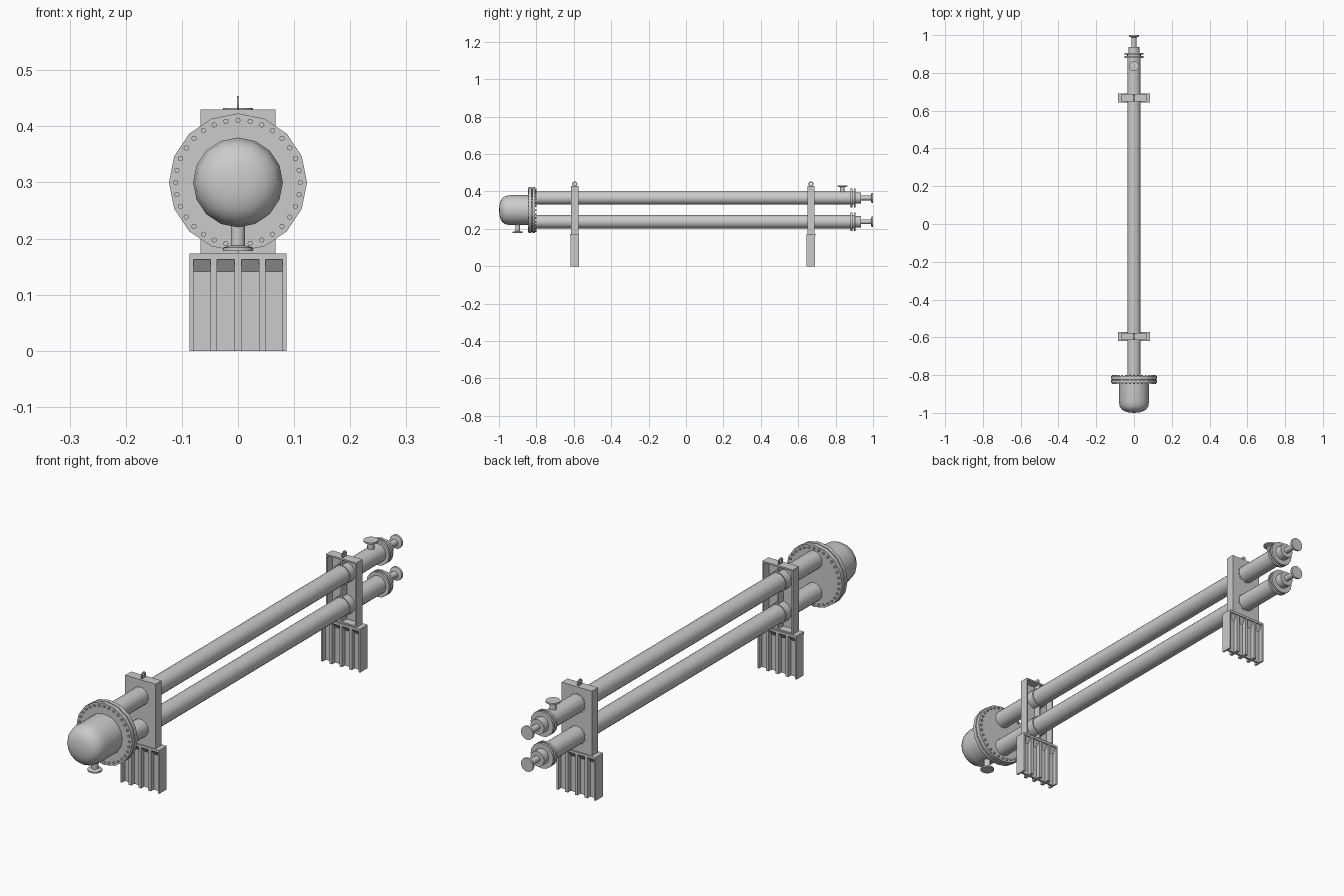
import bpy, bmesh
from math import sin, cos, pi, radians
from mathutils import Vector, Matrix

if "Cube" in bpy.data.objects:
    bpy.data.objects.remove(bpy.data.objects["Cube"])


def finish(name, bm, smooth=True):
    bmesh.ops.remove_doubles(bm, verts=bm.verts, dist=1e-5)
    bmesh.ops.recalc_face_normals(bm, faces=bm.faces)
    me = bpy.data.meshes.new(name)
    bm.to_mesh(me)
    bm.free()
    ob = bpy.data.objects.new(name, me)
    bpy.context.collection.objects.link(ob)
    if smooth:
        bpy.ops.object.select_all(action='DESELECT')
        ob.select_set(True)
        bpy.context.view_layer.objects.active = ob
        bpy.ops.object.shade_smooth_by_angle(angle=radians(35))
    return ob


def spin(bm, profile, origin, axis, seg):
    """Revolve (radius, distance) points around an axis through origin."""
    a = Vector(axis)
    u = Vector((0, 0, 1)) if abs(a.z) < 0.5 else Vector((1, 0, 0))
    v = a.cross(u)
    rings = []
    for r, t in profile:
        base = Vector(origin) + a * t
        if r == 0:
            rings.append([bm.verts.new(base)] * seg)
        else:
            rings.append([bm.verts.new(base + (u * cos(2 * pi * i / seg) + v * sin(2 * pi * i / seg)) * r)
                          for i in range(seg)])
    for p, q in zip(rings, rings[1:]):
        for i in range(seg):
            j = (i + 1) % seg
            f = list(dict.fromkeys([p[i], p[j], q[j], q[i]]))
            if len(f) > 2:
                bm.faces.new(f)


def lathe(name, profile, origin, axis, seg=16):
    bm = bmesh.new()
    spin(bm, profile, origin, axis, seg)
    return finish(name, bm)


def disc(r, t0, t1):
    return [(0, t0), (r, t0), (r, t1), (0, t1)]


def box(bm, x0, x1, y0, y1, z0, z1):
    m = Matrix.Translation(((x0 + x1) / 2, (y0 + y1) / 2, (z0 + z1) / 2)) @ \
        Matrix.Diagonal((abs(x1 - x0), abs(y1 - y0), z1 - z0, 1))
    bmesh.ops.create_cube(bm, size=1, matrix=m)


Y = (0, 1, 0)
ZC = 0.30
TUBES = {"lower": 0.238, "upper": 0.365}

# Domed return head
lathe("domed_head", [(0, -1), (.03, -.997), (.05, -.991), (.066, -.980), (.076, -.964),
                     (.08, -.94), (.08, -.82), (0, -.82)], (0, 0, ZC), Y)

# Large bolted flange pair with gasket
lathe("head_flange", disc(.123, -.841, -.826), (0, 0, ZC), Y)
lathe("gasket", disc(.104, -.828, -.82), (0, 0, ZC), Y)
lathe("tube_sheet_flange", disc(.123, -.822, -.806), (0, 0, ZC), Y)
bm = bmesh.new()
for i in range(32):
    a = 2 * pi * i / 32
    spin(bm, disc(.0047, -.846, -.800), (.111 * sin(a), 0, ZC + .111 * cos(a)), Y, 8)
finish("flange_bolts", bm)

# Two tubes with end flanges, reducing caps and end nozzles
for name, z in TUBES.items():
    o = (0, 0, z)
    lathe(name + "_tube", disc(.0355, -.81, .884), o, Y, 20)
    lathe(name + "_end_flange", [(0, .880), (.05, .880), (.05, .889), (.036, .889), (.036, .897),
                                 (.05, .897), (.05, .906), (0, .906)], o, Y)
    lathe(name + "_end_cap", disc(.030, .905, .936), o, Y)
    lathe(name + "_end_nozzle", [(0, .93), (.0125, .93), (.0125, .988), (.027, .992),
                                 (.027, 1), (0, 1)], o, Y)

# Side nozzles: under the head and on top of the upper tube
NOZZLE = [(0, 0), (.0125, 0), (.0125, .047), (.027, .051), (.027, .057), (0, .057)]
lathe("bottom_nozzle", NOZZLE, (0, -.90, .235), (0, 0, -1))
lathe("top_nozzle", NOZZLE, (0, .836, .376), (0, 0, 1))

# Supports: s is the outward direction
for tag, yc, s in (("front", -.595, -1), ("back", .668, 1)):
    # Open box frame, closed on its outer side
    bm = bmesh.new()
    o, i = yc + s * .019, yc - s * .019
    box(bm, -.067, .067, o, o - s * .006, .172, .43)
    for x in (-.067, .061):
        box(bm, x, x + .006, o, i, .172, .43)
    box(bm, -.067, .067, o, i, .424, .43)
    box(bm, -.067, .067, o, i, .172, .178)
    box(bm, -.003, .003, o, i, .172, .43)
    finish(tag + "_support_frame", bm, False)

    # Collars around the tubes inside the frame
    bm = bmesh.new()
    for z in TUBES.values():
        spin(bm, disc(.039, -.018, .0195), (0, yc, z), Y, 20)
    finish(tag + "_tube_collars", bm)

    # Ribbed foot: cap, web, ribs and sloped recess tops
    bm = bmesh.new()
    box(bm, -.086, .086, yc - .024, yc + .024, .163, .173)
    box(bm, -.084, .084, yc - .004, yc + .004, 0, .165)
    for x0, x1 in ((-.086, -.079), (-.049, -.037), (-.006, .006), (.037, .049), (.079, .086)):
        box(bm, x0, x1, yc - .0225, yc + .0225, 0, .165)
    section = [(-.021, .165), (-.004, .141), (.004, .141), (.021, .165)]
    ends = [[bm.verts.new((x, yc + y, z)) for y, z in section] for x in (-.083, .083)]
    for k in range(4):
        n = (k + 1) % 4
        bm.faces.new((ends[0][k], ends[0][n], ends[1][n], ends[1][k]))
    finish(tag + "_support_foot", bm, False)

    # Lifting eye
    lathe(tag + "_lifting_eye", [(.006, -.002), (.014, -.002), (.014, .002), (.006, .002), (.006, -.002)],
          (0, yc, .440), (1, 0, 0))
